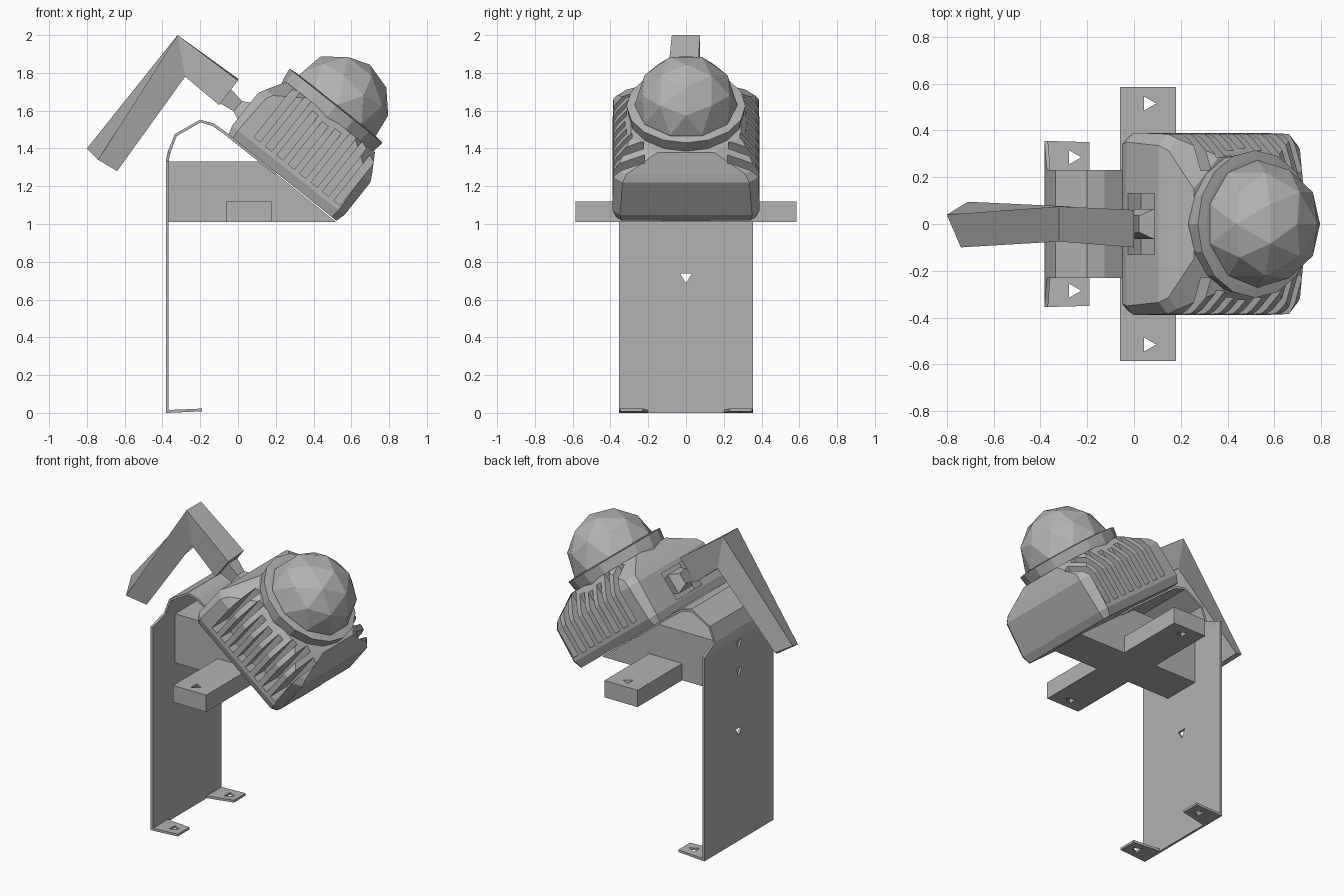
import bpy, bmesh, math
from mathutils import Matrix, Vector

cube = bpy.data.objects.get("Cube")
if cube:
    bpy.data.objects.remove(cube, do_unlink=True)

grey = bpy.data.materials.new("plain_grey")
grey.use_nodes = True
COLOUR = (0.45, 0.45, 0.45, 1)
grey.diffuse_color = COLOUR
grey.node_tree.nodes["Principled BSDF"].inputs["Base Color"].default_value = COLOUR

# Tilted frame of the lamp head: x along the base, z out through the dome
HEAD = Matrix.Translation((0.235, 0, 1.245)) @ Matrix.Rotation(math.radians(38.5), 4, 'Y')
FLAT = Matrix.Identity(4)


def finish(name, bm, frame=FLAT):
    bmesh.ops.recalc_face_normals(bm, faces=bm.faces)
    mesh = bpy.data.meshes.new(name)
    bm.to_mesh(mesh)
    bm.free()
    mesh.materials.append(grey)
    obj = bpy.data.objects.new(name, mesh)
    obj.matrix_world = frame
    bpy.context.collection.objects.link(obj)
    return obj


def loft(bm, rings):
    """Skin rings of equal point count and cap both ends."""
    loops = [[bm.verts.new(p) for p in ring] for ring in rings]
    n = len(loops[0])
    for a, b in zip(loops, loops[1:]):
        for i in range(n):
            bm.faces.new((a[i], a[(i + 1) % n], b[(i + 1) % n], b[i]))
    bm.faces.new(loops[0][::-1])
    bm.faces.new(loops[-1])


def box(bm, x0, x1, y0, y1, z0, z1):
    loft(bm, [[(x0, y0, z), (x1, y0, z), (x1, y1, z), (x0, y1, z)] for z in (z0, z1)])


def disc(radius, z, sides, x=0):
    return [(x + radius * math.cos(math.tau * i / sides),
             radius * math.sin(math.tau * i / sides), z) for i in range(sides)]


def chamfered(hx, hy, c, z):
    return [(hx, c - hy, z), (hx, hy - c, z), (hx - c, hy, z), (c - hx, hy, z),
            (-hx, hy - c, z), (-hx, c - hy, z), (c - hx, -hy, z), (hx - c, -hy, z)]


def apply_modifier(obj, mod):
    bpy.context.view_layer.update()
    bpy.context.view_layer.objects.active = obj
    bpy.ops.object.modifier_apply(modifier=mod.name)


def cut(obj, bm, frame=FLAT):
    tool = finish("cutter", bm, frame)
    tool.hide_render = True
    mod = obj.modifiers.new("cut", 'BOOLEAN')
    mod.operation = 'DIFFERENCE'
    mod.solver = 'EXACT'
    mod.object = tool
    apply_modifier(obj, mod)
    bpy.data.objects.remove(tool, do_unlink=True)


def prism(bm, centre, axis, length, radius=0.035):
    """Triangular hole cutter."""
    turn = Vector((0, 0, 1)).rotation_difference(Vector(axis)).to_matrix()
    loft(bm, [[Vector(centre) + turn @ Vector(p) for p in disc(radius, z, 3)]
              for z in (-length / 2, length / 2)])


# Finned lamp housing
bm = bmesh.new()
loft(bm, [chamfered(0.365, 0.37, 0.03, 0), chamfered(0.38, 0.39, 0.04, 0.05),
          chamfered(0.38, 0.385, 0.05, 0.27), chamfered(0.36, 0.365, 0.05, 0.31),
          chamfered(0.30, 0.29, 0.14, 0.41)])
housing = finish("housing", bm, HEAD)

# Slots between the cooling fins and the socket for the arm
bm = bmesh.new()
for i in range(8):
    u = -0.23 + i * 0.077
    inner = max(0.22, math.sqrt(0.105 - u * u))
    for side in (-1, 1):
        y0, y1 = sorted((side * inner, side * 0.5))
        box(bm, u - 0.021, u + 0.021, y0, y1, 0.075, 0.6)
box(bm, -0.5, -0.31, -0.13, 0.13, 0.06, 0.24)
cut(housing, bm, HEAD)

# Collar ring and dome
bm = bmesh.new()
loft(bm, [disc(0.29, 0.36, 16, -0.015), disc(0.305, 0.41, 16, -0.015),
          disc(0.315, 0.475, 16, -0.015), disc(0.275, 0.48, 16, -0.015)])
finish("collar", bm, HEAD)
bm = bmesh.new()
bmesh.ops.create_icosphere(bm, subdivisions=2, radius=0.272,
                           matrix=Matrix.Translation((-0.01, 0, 0.485)))
finish("dome", bm, HEAD)

# Neck joining housing and arm
bm = bmesh.new()
loft(bm, [[(x, y * r, 0.15 + z * r) for y, z in ((-1, -1), (1, -1), (1, 1), (-1, 1))]
          for x, r in ((-0.30, 0.05), (-0.36, 0.065), (-0.42, 0.035), (-0.52, 0.05))])
finish("neck", bm, HEAD)

# Bent square arm
bm = bmesh.new()
loft(bm, [
    [(-0.80, 0.04, 1.40), (-0.71, 0.095, 1.35), (-0.64, -0.03, 1.28), (-0.74, -0.10, 1.34)],
    [(-0.32, 0.075, 2.0), (-0.28, 0.075, 1.78), (-0.28, -0.075, 1.78), (-0.32, -0.075, 2.0)],
    [(0.0, 0.06, 1.77), (-0.10, 0.05, 1.63), (-0.10, -0.09, 1.63), (0.0, -0.10, 1.76)]])
finish("arm", bm)

# Upright plate, curling over into the strap under the housing
bm = bmesh.new()
path = [(-0.375, 0.0, 0.355), (-0.375, 1.33, 0.355), (-0.365, 1.38, 0.23), (-0.33, 1.47, 0.23),
        (-0.20, 1.545, 0.23), (-0.13, 1.525, 0.23), (-0.06, 1.475, 0.23), (0.2, 1.267, 0.23)]
rows = [[bm.verts.new((x, s * w, z)) for s in (-1, 1)] for x, z, w in path]
for a, b in zip(rows, rows[1:]):
    bm.faces.new((a[0], a[1], b[1], b[0]))
plate = finish("upright_plate", bm)
mod = plate.modifiers.new("thickness", 'SOLIDIFY')
mod.thickness = 0.015
mod.offset = 0
apply_modifier(plate, mod)
bm = bmesh.new()
for z in (0.72, 1.11, 1.29):
    prism(bm, (-0.375, 0, z), (1, 0, 0), 0.1)
cut(plate, bm)

# Feet with screw holes
for name, s in (("left_foot", 1), ("right_foot", -1)):
    bm = bmesh.new()
    loft(bm, [[(-0.375, s * 0.355, z), (-0.19, s * 0.35, z + 0.008),
               (-0.19, s * 0.23, z + 0.008), (-0.375, s * 0.20, z)] for z in (0.0, 0.015)])
    foot = finish(name, bm)
    bm = bmesh.new()
    prism(bm, (-0.26, s * 0.285, 0), (0, 0, 1), 0.2)
    cut(foot, bm)

# Support block with its top sloping along the housing base
bm = bmesh.new()
loft(bm, [[(-0.37, y, 1.01), (0.52, y, 1.01), (0.12, y, 1.33), (-0.37, y, 1.33)]
          for y in (-0.125, 0.125)])
finish("support_block", bm)

# Cross bar with a screw hole near each end
bm = bmesh.new()
box(bm, -0.06, 0.18, -0.585, 0.585, 1.01, 1.12)
bar = finish("cross_bar", bm)
bm = bmesh.new()
for s in (-1, 1):
    prism(bm, (0.06, s * 0.515, 1.06), (0, 0, 1), 0.4)
cut(bar, bm)
